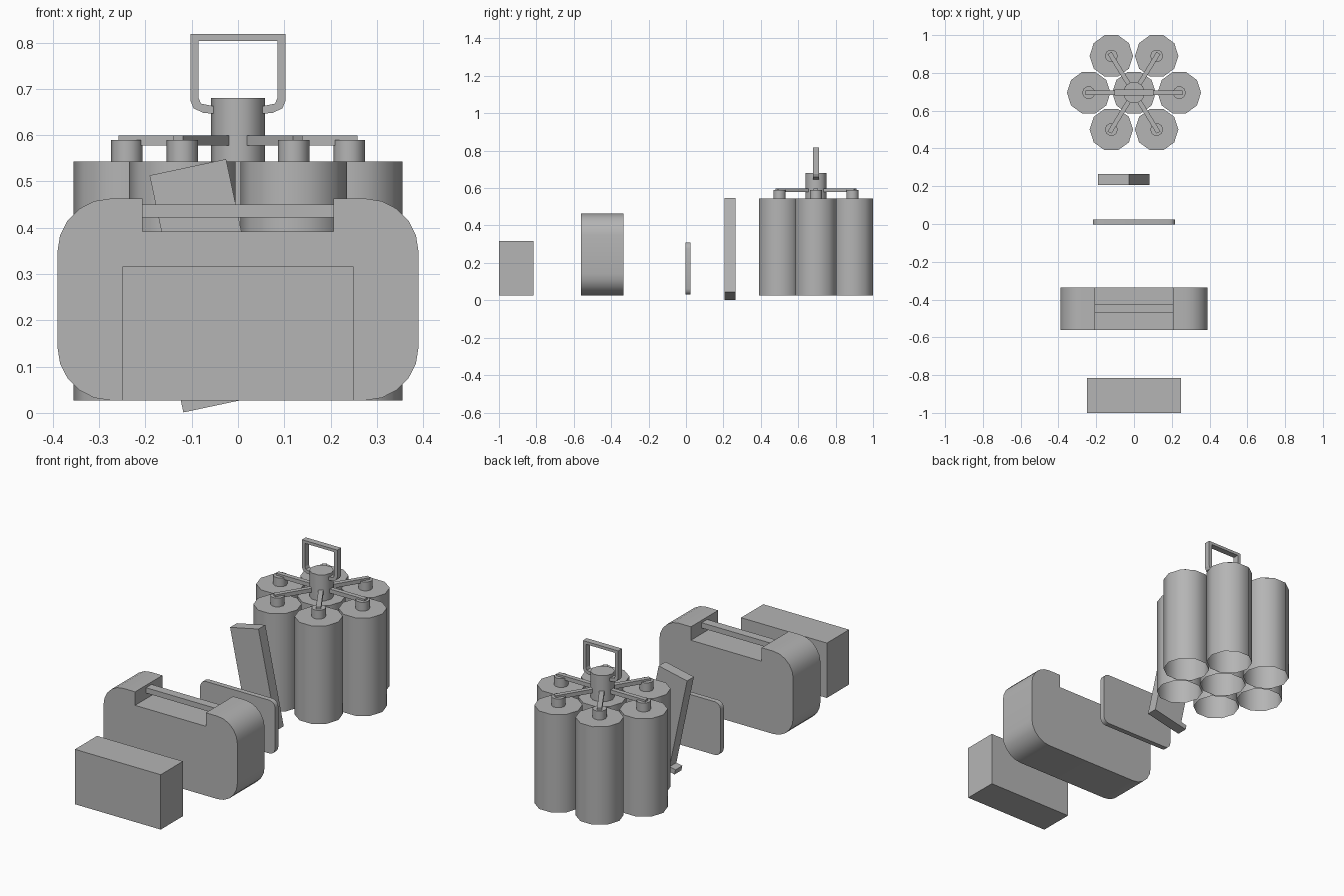
import bpy, bmesh, math
from mathutils import Matrix, Vector

if "Cube" in bpy.data.objects:
    bpy.data.objects.remove(bpy.data.objects["Cube"], do_unlink=True)

GREY = (0.46, 0.46, 0.46, 1)
grey = bpy.data.materials.new("plain grey")
grey.use_nodes = True
grey.diffuse_color = GREY
grey.node_tree.nodes["Principled BSDF"].inputs["Base Color"].default_value = GREY


def finish(name, bm, smooth=False):
    mesh = bpy.data.meshes.new(name)
    bm.to_mesh(mesh)
    bm.free()
    mesh.materials.append(grey)
    obj = bpy.data.objects.new(name, mesh)
    bpy.context.collection.objects.link(obj)
    if smooth:
        bpy.ops.object.select_all(action="DESELECT")
        obj.select_set(True)
        bpy.context.view_layer.objects.active = obj
        bpy.ops.object.shade_smooth_by_angle(angle=math.radians(40))
    return obj


def prism(name, outline, y0, y1, smooth=False):
    """Extrude an x-z outline from y0 to y1."""
    bm = bmesh.new()
    face = bm.faces.new([bm.verts.new((x, y0, z)) for x, z in outline])
    moved = bmesh.ops.extrude_face_region(bm, geom=[face])["geom"]
    verts = [v for v in moved if isinstance(v, bmesh.types.BMVert)]
    bmesh.ops.translate(bm, verts=verts, vec=(0, y1 - y0, 0))
    bmesh.ops.recalc_face_normals(bm, faces=bm.faces)
    return finish(name, bm, smooth)


def rect(x0, x1, z0, z1):
    return [(x0, z0), (x1, z0), (x1, z1), (x0, z1)]


def arc(cx, cz, r, start, steps):
    """Quarter turn of points, beginning at the given angle in degrees."""
    angles = [math.radians(start + 90 * i / steps) for i in range(steps + 1)]
    return [(cx + r * math.cos(a), cz + r * math.sin(a)) for a in angles]


def cylinder(name, x, y, r, z0, z1, sides, open_bottom=True):
    bm = bmesh.new()
    bmesh.ops.create_cone(bm, cap_ends=True, segments=sides, radius1=r, radius2=r, depth=z1 - z0)
    # start the ring with a corner on the x axis
    first = max(bm.verts, key=lambda v: v.co.y)
    turn = -math.atan2(first.co.y, first.co.x)
    place = Matrix.Translation((x, y, (z0 + z1) / 2)) @ Matrix.Rotation(turn, 4, "Z")
    bmesh.ops.transform(bm, matrix=place, verts=bm.verts)
    if open_bottom:
        bm.normal_update()
        bottom = [f for f in bm.faces if f.normal.z < -0.9]
        bmesh.ops.delete(bm, geom=bottom, context="FACES_ONLY")
    return finish(name, bm, True)


# Plain block at the front
prism("block", rect(-0.25, 0.25, 0.027, 0.316), -1, -0.815)

# Rounded case with a notch for its carrying bar
W, LOW, TOP, R, NOTCH = 0.39, 0.027, 0.463, 0.115, 0.206
right_side = arc(W - R, LOW + R, R, -90, 5) + arc(W - R, TOP - R, R, 0, 5)
right_side += [(NOTCH, TOP), (NOTCH, 0.392)]
left_side = [(-x, z) for x, z in reversed(right_side)]
prism("case_body", right_side + left_side, -0.562, -0.335, True)
prism("case_bar", rect(-NOTCH, NOTCH, 0.422, 0.45), -0.471, -0.425)

# Thin plate with rounded corners
PW, PR = 0.218, 0.032
plate = arc(PW - PR, 0.03 + PR, PR, -90, 3) + arc(PW - PR, 0.31 - PR, PR, 0, 3)
plate += arc(PR - PW, 0.31 - PR, PR, 90, 3) + arc(PR - PW, 0.03 + PR, PR, 180, 3)
prism("thin_plate", plate, -0.003, 0.024, True)

# Leaning slab with a small toe at its foot
tilt = math.radians(12)
across = Vector((math.cos(tilt), math.sin(tilt)))
along = Vector((-math.sin(tilt), math.cos(tilt)))
toe = Vector((-0.118, 0.001))
slab = [(0, 0), (0.204, 0), (0.204, 0.516), (0.035, 0.516), (0.035, 0.026), (0, 0.026)]
prism("leaning_slab", [toe + across * u + along * v for u, v in slab], 0.207, 0.264)

# Cluster of tanks: one in the middle, six around it
CY = 0.695
cylinder("middle_tank", 0, CY, 0.115, 0.027, 0.543, 10)
cylinder("middle_neck", 0, CY, 0.058, 0.543, 0.68, 10)
ring = [(0.24, 0), (0.12, 0.195), (-0.12, 0.195), (-0.24, 0), (-0.12, -0.195), (0.12, -0.195)]
for i, (x, dy) in enumerate(ring, 1):
    cylinder(f"outer_tank_{i}", x, CY + dy, 0.115, 0.027, 0.543, 10)
    cylinder(f"outer_neck_{i}", x, CY + dy, 0.034, 0.543, 0.589, 10)
    # Pipe from the middle neck to this tank
    pipe = prism(f"pipe_{i}", rect(0.03, math.hypot(x, dy) + 0.018, 0.578, 0.599), -0.012, 0.012)
    pipe.data.transform(Matrix.Translation((0, CY, 0)) @ Matrix.Rotation(math.atan2(dy, x), 4, "Z"))

# Lifting handle on the middle neck
outer = [(0.05, 0.646), (0.075, 0.648), (0.096, 0.658), (0.103, 0.675), (0.103, 0.818)]
inner = [(0.085, 0.803), (0.085, 0.68), (0.08, 0.668), (0.05, 0.662)]
mirrored = lambda pts: [(-x, z) for x, z in reversed(pts)]
prism("lifting_handle", outer + mirrored(outer) + mirrored(inner) + list(reversed(inner))[::-1],
      CY - 0.016, CY + 0.016)
